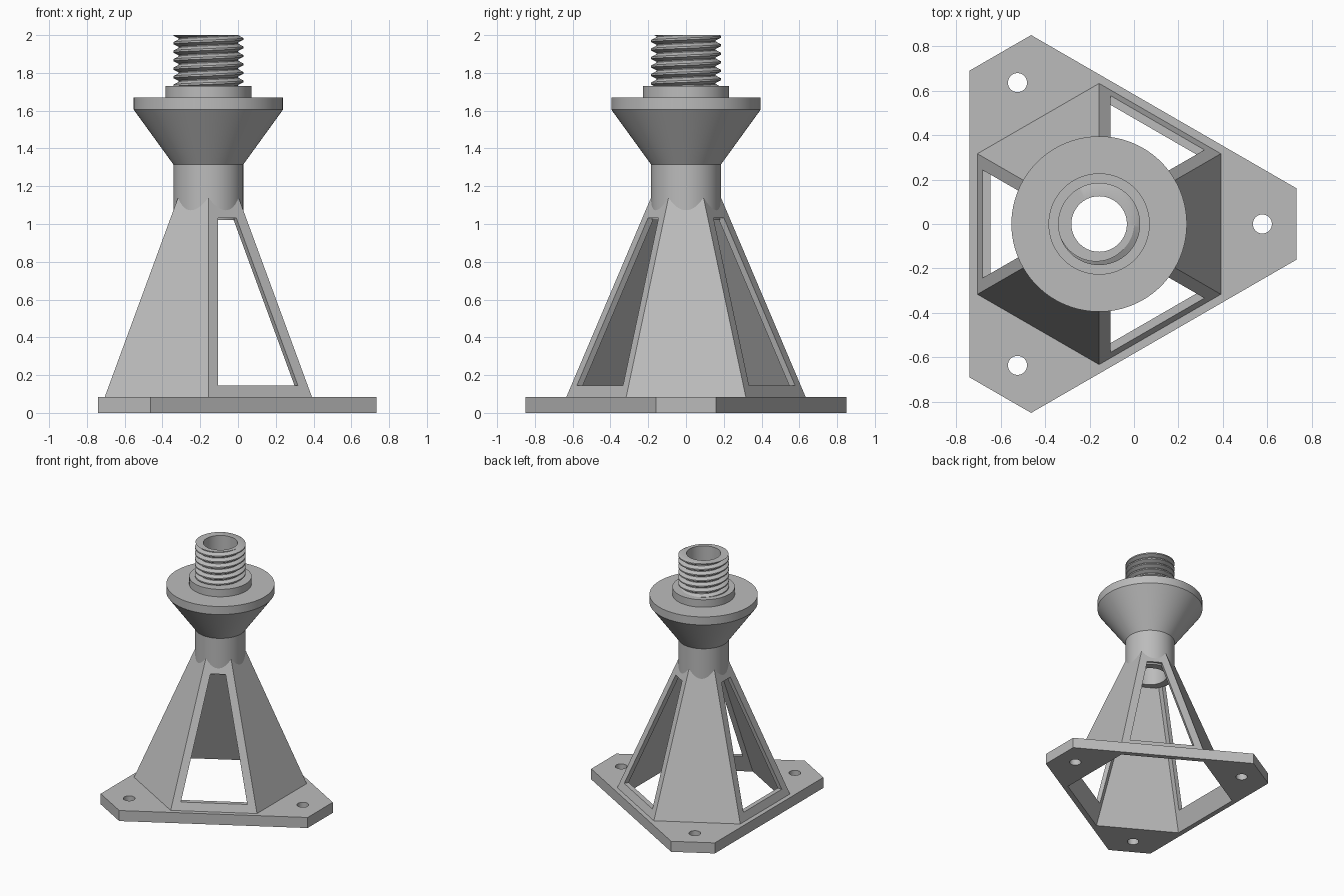
import bpy, bmesh
from math import cos, sin, pi, radians
from mathutils import Vector

cube = bpy.data.objects.get("Cube")
if cube:
    bpy.data.objects.remove(cube, do_unlink=True)

AXIS_X = -0.157      # the mast stands off the middle of the plate
PLATE_Z = 0.085
BORE = 0.125

grey = bpy.data.materials.new("grey plastic")
grey.use_nodes = True
colour = (0.5, 0.5, 0.5, 1)
grey.diffuse_color = colour
grey.node_tree.nodes["Principled BSDF"].inputs["Base Color"].default_value = colour


def polar(r, degrees, z):
    a = radians(degrees)
    return Vector((r * cos(a), r * sin(a), z))


def circle(r, z, n=96, start=0.0):
    return [polar(r, start + 360 * i / n, z) for i in range(n)]


def loft(bm, loops, ring=False):
    """Skin a series of loops; close it as a tube wall or cap both ends."""
    rows = [[bm.verts.new(p) for p in loop] for loop in loops]
    n = len(rows[0])
    pairs = list(zip(rows, rows[1:]))
    if ring:
        pairs.append((rows[-1], rows[0]))
    else:
        bm.faces.new(rows[0])
        bm.faces.new(rows[-1])
    for lo, hi in pairs:
        for i in range(n):
            j = (i + 1) % n
            bm.faces.new((lo[i], lo[j], hi[j], hi[i]))


def finish(bm, name, smooth=None):
    bmesh.ops.recalc_face_normals(bm, faces=bm.faces)
    mesh = bpy.data.meshes.new(name)
    bm.to_mesh(mesh)
    bm.free()
    mesh.materials.append(grey)
    ob = bpy.data.objects.new(name, mesh)
    ob.location.x = AXIS_X
    bpy.context.collection.objects.link(ob)
    if smooth:
        select(ob)
        bpy.ops.object.shade_smooth_by_angle(angle=radians(smooth))
    return ob


def select(ob):
    bpy.ops.object.select_all(action='DESELECT')
    ob.select_set(True)
    bpy.context.view_layer.objects.active = ob


def cut(ob, cutter):
    cutter.hide_render = True
    mod = ob.modifiers.new("cut", 'BOOLEAN')
    mod.operation = 'DIFFERENCE'
    mod.solver = 'EXACT'
    mod.object = cutter
    select(ob)
    bpy.ops.object.modifier_apply(modifier=mod.name)
    bpy.data.objects.remove(cutter, do_unlink=True)


def hex_radius(z):
    return 0.633 - 0.4246 * (z - PLATE_Z)


def hexagon(z, inset=0.0):
    return circle(hex_radius(z) - inset, z, 6, 30)


WALL = 0.0416

# Base plate: clipped triangle with a six-sided opening and three screw holes
bm = bmesh.new()
corners = [s + d for s in (0, 120, 240) for d in (-10.2, 10.2)]
loft(bm, [[polar(0.904, a, z) for a in corners] for z in (0, PLATE_Z)])
plate = finish(bm, "base_plate")

bm = bmesh.new()
loft(bm, [hexagon(z, WALL) for z in (-0.1, 0.2)])
for a in (0, 120, 240):
    centre = polar(0.735, a, 0)
    loft(bm, [[centre + p for p in circle(0.043, z, 32)] for z in (-0.1, 0.2)])
cut(plate, finish(bm, "plate_cutter"))
select(plate)
bpy.ops.object.shade_smooth_by_angle(angle=radians(30))

# Hollow tapered leg tower with windows in alternate walls
bm = bmesh.new()
top = 1.135
loft(bm, [hexagon(PLATE_Z), hexagon(top), hexagon(top, WALL), hexagon(PLATE_Z, WALL)], ring=True)
tower = finish(bm, "leg_tower")

bm = bmesh.new()
for a in (60, 180, 300):
    out, side = polar(1, a, 0), polar(1, a + 90, 0)
    outline = []
    for z, signs in ((0.145, (-1, 1)), (1.033, (1, -1))):
        half = hex_radius(z) / 2 - 0.06
        outline += [side * half * s + Vector((0, 0, z)) for s in signs]
    loft(bm, [[p + out * d for p in outline] for d in (0.1, 0.8)])
cut(tower, finish(bm, "window_cutter"))

# Neck, flared cone, flange and collar, turned around the bore
bm = bmesh.new()
profile = [(BORE, 1.02), (0.185, 1.02), (0.185, 1.315), (0.395, 1.605),
           (0.395, 1.67), (0.228, 1.67), (0.228, 1.73), (BORE, 1.73)]
loft(bm, [circle(r, z) for r, z in profile], ring=True)
finish(bm, "neck_and_flange", 30)

# Threaded spout: helical ridge clipped flat at both ends
Z0, Z1, PITCH, STEPS = 1.73, 2.0, 0.045, 72
ROOT, CREST = 0.157, 0.185
KEYS = (0.0, 0.12, 0.45, 0.67)     # root start, root end, crest start, crest end


def thread_radius(phase):
    a, b, c, d = KEYS
    phase %= 1.0
    if phase < b:
        t = 0
    elif phase < c:
        t = (phase - b) / (c - b)
    elif phase < d:
        t = 1
    else:
        t = (1 - phase) / (1 - d)
    return ROOT + (CREST - ROOT) * t


bm = bmesh.new()
columns = []
for i in range(STEPS + 1):
    angle = 360 * i / STEPS
    col = [(BORE, Z0)]
    for turn in range(-2, 8):
        for key in KEYS:
            z = min(max(Z0 + PITCH * (turn + key + i / STEPS), Z0), Z1)
            col.append((thread_radius((z - Z0) / PITCH - i / STEPS), z))
    col.append((BORE, Z1))
    columns.append([bm.verts.new(polar(r, angle, z)) for r, z in col])
# The last column sits one thread lower in the list, so pad by position when merged
for left, right in zip(columns, columns[1:]):
    n = len(left)
    for k in range(n):
        m = (k + 1) % n
        bm.faces.new((left[k], right[k], right[m], left[m]))
bmesh.ops.remove_doubles(bm, verts=bm.verts, dist=0.0001)
bmesh.ops.dissolve_degenerate(bm, edges=bm.edges, dist=0.0001)
finish(bm, "threaded_spout", 30)
